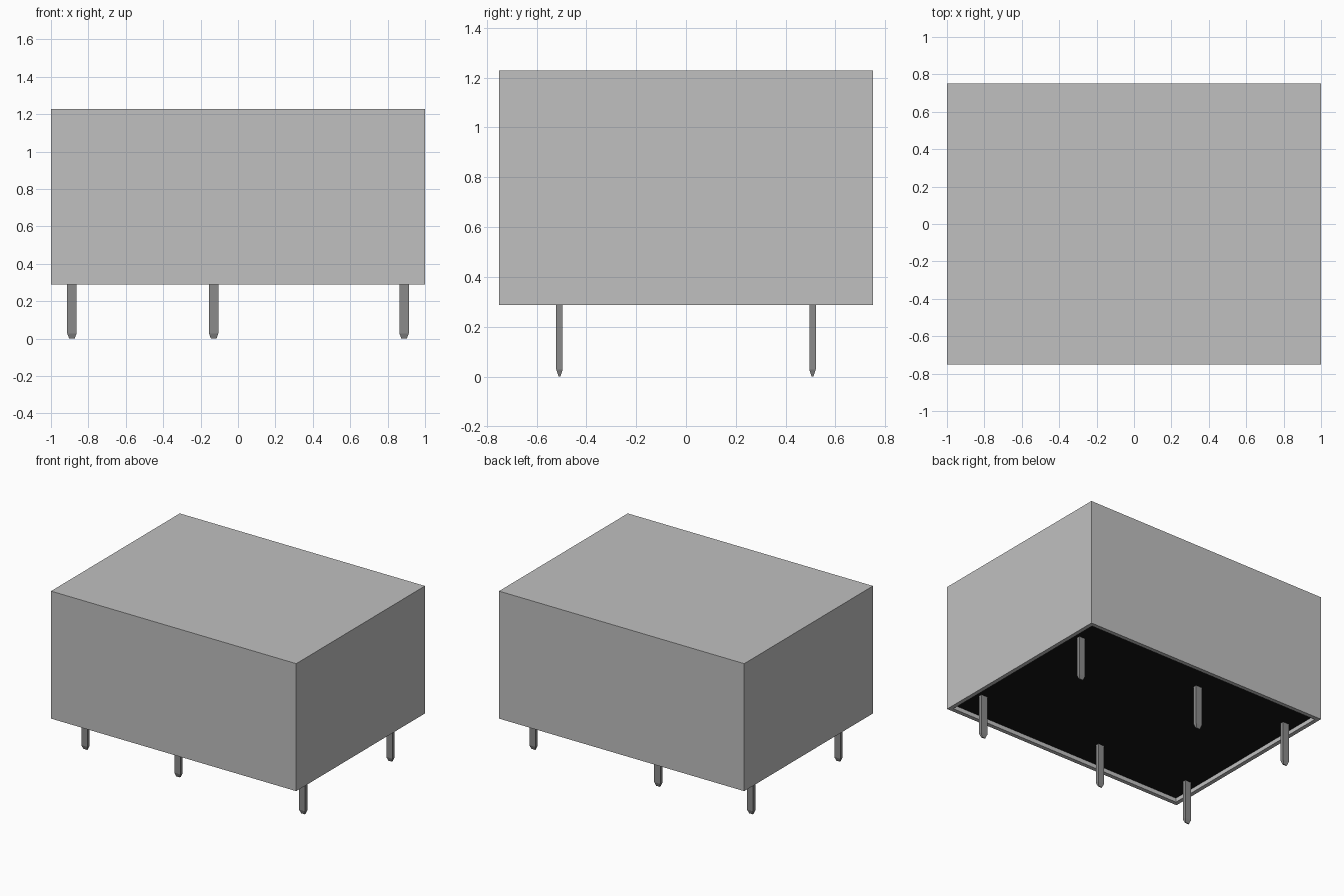
import bpy
import bmesh
from mathutils import Matrix, Vector

cube = bpy.data.objects.get("Cube")
if cube:
    bpy.data.objects.remove(cube, do_unlink=True)

WIDTH, DEPTH = 2.0, 1.5
BOTTOM, TOP = 0.288, 1.228
WALL, RECESS = 0.03, 0.03


def make_material(name, value):
    mat = bpy.data.materials.new(name)
    mat.use_nodes = True
    colour = (value, value, value, 1.0)
    mat.diffuse_color = colour
    mat.node_tree.nodes["Principled BSDF"].inputs["Base Color"].default_value = colour
    return mat


def box(bm, size, centre):
    matrix = Matrix.Translation(centre) @ Matrix.Diagonal((*size, 1.0))
    return bmesh.ops.create_cube(bm, size=1.0, matrix=matrix)["verts"]


def finish(bm, name, mat):
    bmesh.ops.recalc_face_normals(bm, faces=bm.faces[:])
    mesh = bpy.data.meshes.new(name)
    bm.to_mesh(mesh)
    bm.free()
    mesh.materials.append(mat)
    obj = bpy.data.objects.new(name, mesh)
    bpy.context.collection.objects.link(obj)
    return obj


case_grey = make_material("light grey plastic", 0.53)
base_black = make_material("black sealant", 0.008)
pin_grey = make_material("dark grey metal", 0.26)

# Case: a box hollowed out from below, leaving thin walls
bm = bmesh.new()
box(bm, (WIDTH, DEPTH, TOP - BOTTOM), (0, 0, (TOP + BOTTOM) / 2))
bm.normal_update()
floor = min(bm.faces, key=lambda f: f.calc_center_median().z)
bmesh.ops.inset_region(bm, faces=[floor], thickness=WALL, use_even_offset=True)
opening = bmesh.ops.extrude_discrete_faces(bm, faces=[floor])["faces"][0]
bmesh.ops.translate(bm, verts=opening.verts[:], vec=Vector((0, 0, TOP - BOTTOM - WALL)))
finish(bm, "case", case_grey)

# Base plate set slightly up inside the case
bm = bmesh.new()
box(bm, (WIDTH - 2 * WALL, DEPTH - 2 * WALL, 0.04), (0, 0, BOTTOM + RECESS + 0.02))
finish(bm, "base_plate", base_black)


# Pins: flat blades with tapered tips, in two rows of three
def make_pin(name, x, y):
    bm = bmesh.new()
    tip, top = 0.028, BOTTOM + RECESS + 0.01
    box(bm, (0.05, 0.026, top - tip), (x, y, (top + tip) / 2))
    bm.normal_update()
    end = min(bm.faces, key=lambda f: f.calc_center_median().z)
    lower = bmesh.ops.extrude_face_region(bm, geom=[end])["geom"]
    bmesh.ops.delete(bm, geom=[end], context="FACES_ONLY")
    for v in [g for g in lower if isinstance(g, bmesh.types.BMVert)]:
        v.co = (x + (v.co.x - x) * 0.6, y + (v.co.y - y) * 0.3, 0.0)
    finish(bm, name, pin_grey)


for row, y in (("front", -0.508), ("back", 0.508)):
    for place, x in (("right", -0.888), ("middle", -0.13), ("left", 0.888)):
        make_pin(f"{row}_{place}_pin", x, y)
